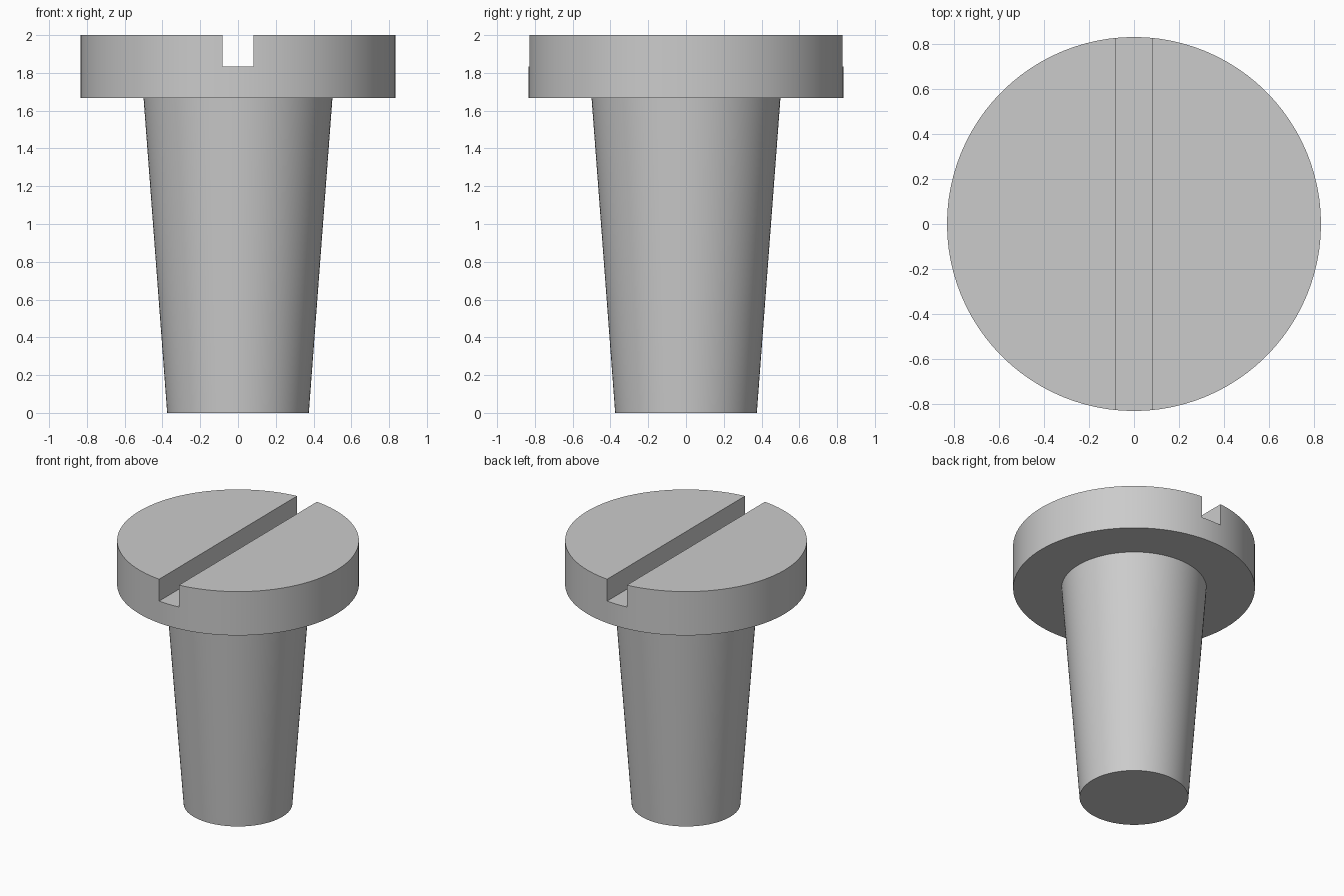
import bpy
import bmesh
import math

cube = bpy.data.objects.get("Cube")
if cube:
    bpy.data.objects.remove(cube, do_unlink=True)

HEAD_RADIUS = 5 / 6
HEAD_BASE = 5 / 3
TOP = 2.0
SLOT = 1 / 6       # slot width and depth
SEGMENTS = 96

# Plain grey finish
grey = bpy.data.materials.new("plain_grey")
grey.use_nodes = True
colour = (0.6, 0.6, 0.6, 1)
grey.diffuse_color = colour
grey.node_tree.nodes["Principled BSDF"].inputs["Base Color"].default_value = colour


def make_object(name, bm):
    mesh = bpy.data.meshes.new(name)
    bm.to_mesh(mesh)
    bm.free()
    mesh.materials.append(grey)
    obj = bpy.data.objects.new(name, mesh)
    bpy.context.collection.objects.link(obj)
    return obj


def lathe(name, profile):
    """Closed solid of revolution from (radius, height) points, bottom to top."""
    bm = bmesh.new()
    rings = []
    for r, z in profile:
        angles = [math.tau * i / SEGMENTS for i in range(SEGMENTS)]
        rings.append([bm.verts.new((r * math.cos(a), r * math.sin(a), z)) for a in angles])
    for low, high in zip(rings, rings[1:]):
        for i in range(SEGMENTS):
            j = (i + 1) % SEGMENTS
            bm.faces.new((low[i], low[j], high[j], high[i]))
    bm.faces.new(reversed(rings[0]))
    bm.faces.new(rings[-1])
    return make_object(name, bm)


# Tapered shank and flat disc head in one solid
plug = lathe("slotted_plug", [(0.375, 0), (0.5, HEAD_BASE),
                              (HEAD_RADIUS, HEAD_BASE), (HEAD_RADIUS, TOP)])

# Driver slot running front to back across the head
bm = bmesh.new()
bmesh.ops.create_cube(bm, size=1)
bmesh.ops.scale(bm, vec=(SLOT, 2, 2 * SLOT), verts=bm.verts)
bmesh.ops.translate(bm, vec=(0, 0, TOP), verts=bm.verts)
cutter = make_object("slot_cutter", bm)
cutter.hide_render = True

cut = plug.modifiers.new("driver_slot", "BOOLEAN")
cut.operation = "DIFFERENCE"
cut.solver = "EXACT"
cut.object = cutter

# Apply the cut, discard the cutter and smooth the round sides
bpy.ops.object.select_all(action="DESELECT")
plug.select_set(True)
bpy.context.view_layer.objects.active = plug
bpy.ops.object.modifier_apply(modifier=cut.name)
bpy.data.objects.remove(cutter, do_unlink=True)
bpy.ops.object.shade_smooth_by_angle(angle=math.radians(30))
